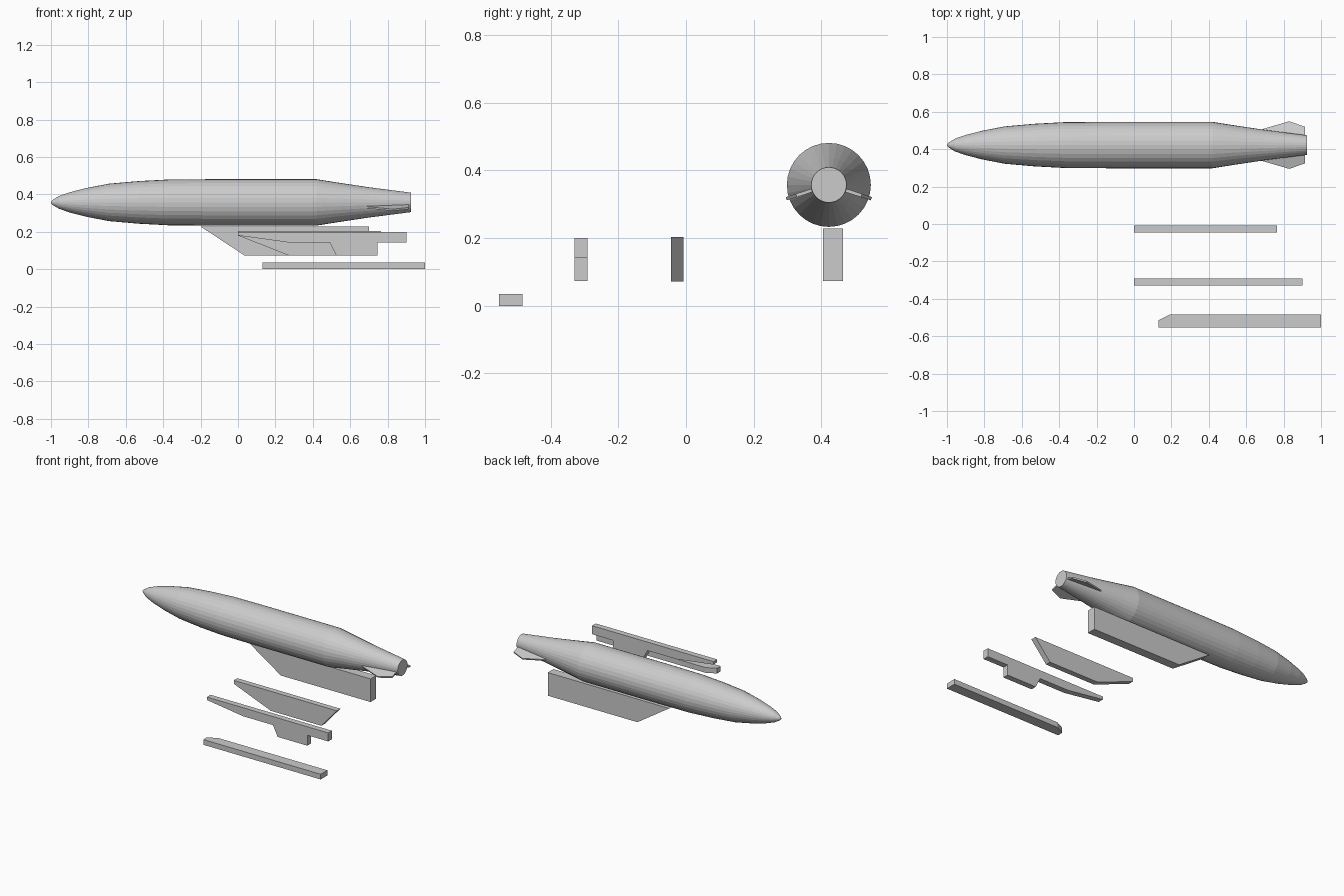
import bpy, bmesh
from math import cos, sin, pi, radians
from mathutils import Matrix, Vector

if "Cube" in bpy.data.objects:
    bpy.data.objects.remove(bpy.data.objects["Cube"])

TANK_Y, TANK_Z = 0.422, 0.357


def finish(name, bm):
    bmesh.ops.recalc_face_normals(bm, faces=bm.faces)
    mesh = bpy.data.meshes.new(name)
    bm.to_mesh(mesh)
    bm.free()
    obj = bpy.data.objects.new(name, mesh)
    bpy.context.collection.objects.link(obj)
    return obj


def slab(name, outline, low, high, place):
    """Prism: outline points (a, b) swept from low to high along the third axis."""
    bm = bmesh.new()
    face = bm.faces.new([bm.verts.new(place(a, b, low)) for a, b in outline])
    ext = bmesh.ops.extrude_face_region(bm, geom=[face])
    shift = Vector(place(0, 0, high)) - Vector(place(0, 0, low))
    verts = [g for g in ext["geom"] if isinstance(g, bmesh.types.BMVert)]
    bmesh.ops.translate(bm, verts=verts, vec=shift)
    return finish(name, bm)


def side(a, b, t):
    return (a, t, b)


def plan(a, b, t):
    return (a, b, t)


# Tank body: profile (x, radius) turned around the x axis
profile = [(-1.0, 0.004), (-0.99, 0.014), (-0.957, 0.034), (-0.9, 0.054),
           (-0.81, 0.077), (-0.69, 0.100), (-0.53, 0.114), (-0.37, 0.1225),
           (-0.14, 0.124), (0.42, 0.124), (0.52, 0.108), (0.70, 0.081), (0.925, 0.052)]
SIDES = 32
bm = bmesh.new()
rings = [[bm.verts.new((x, TANK_Y + r * cos(2 * pi * i / SIDES),
                        TANK_Z + r * sin(2 * pi * i / SIDES)))
          for i in range(SIDES)] for x, r in profile]
for a, b in zip(rings, rings[1:]):
    for i in range(SIDES):
        j = (i + 1) % SIDES
        bm.faces.new((a[i], a[j], b[j], b[i]))
bm.faces.new(rings[0])
bm.faces.new(rings[-1])
finish("tank_body", bm)

# Drooping tail fins, (x, distance from tank axis)
fin = [(0.67, 0.03), (0.67, 0.083), (0.83, 0.132), (0.915, 0.101), (0.915, 0.03)]
for name, s in (("tail_fin_right", 1), ("tail_fin_left", -1)):
    obj = slab(name, [(x, s * r) for x, r in fin], -0.005, 0.005, plan)
    obj.data.transform(Matrix.Translation((0, TANK_Y, TANK_Z)) @
                       Matrix.Rotation(radians(-18 * s), 4, 'X'))

# Swept pylon beneath the tank
slab("tank_pylon", [(-0.2, 0.228), (0.7, 0.228), (0.7, 0.073), (0.035, 0.073)],
     0.404, 0.464, side)

# Tapered pylon
slab("tapered_pylon", [(0, 0.203), (0.765, 0.203), (0.65, 0.072), (0.275, 0.072), (0, 0.18)],
     -0.045, -0.008, side)

# Stepped pylon
slab("stepped_pylon", [(0, 0.2), (0.9, 0.2), (0.9, 0.143), (0.745, 0.143), (0.745, 0.073),
                       (0.525, 0.073), (0.49, 0.143), (0.27, 0.143), (0, 0.18)],
     -0.33, -0.291, side)

# Flat rail with a chamfered nose
slab("flat_rail", [(0.13, -0.553), (1, -0.553), (1, -0.483), (0.195, -0.483), (0.13, -0.515)],
     0, 0.035, plan)
